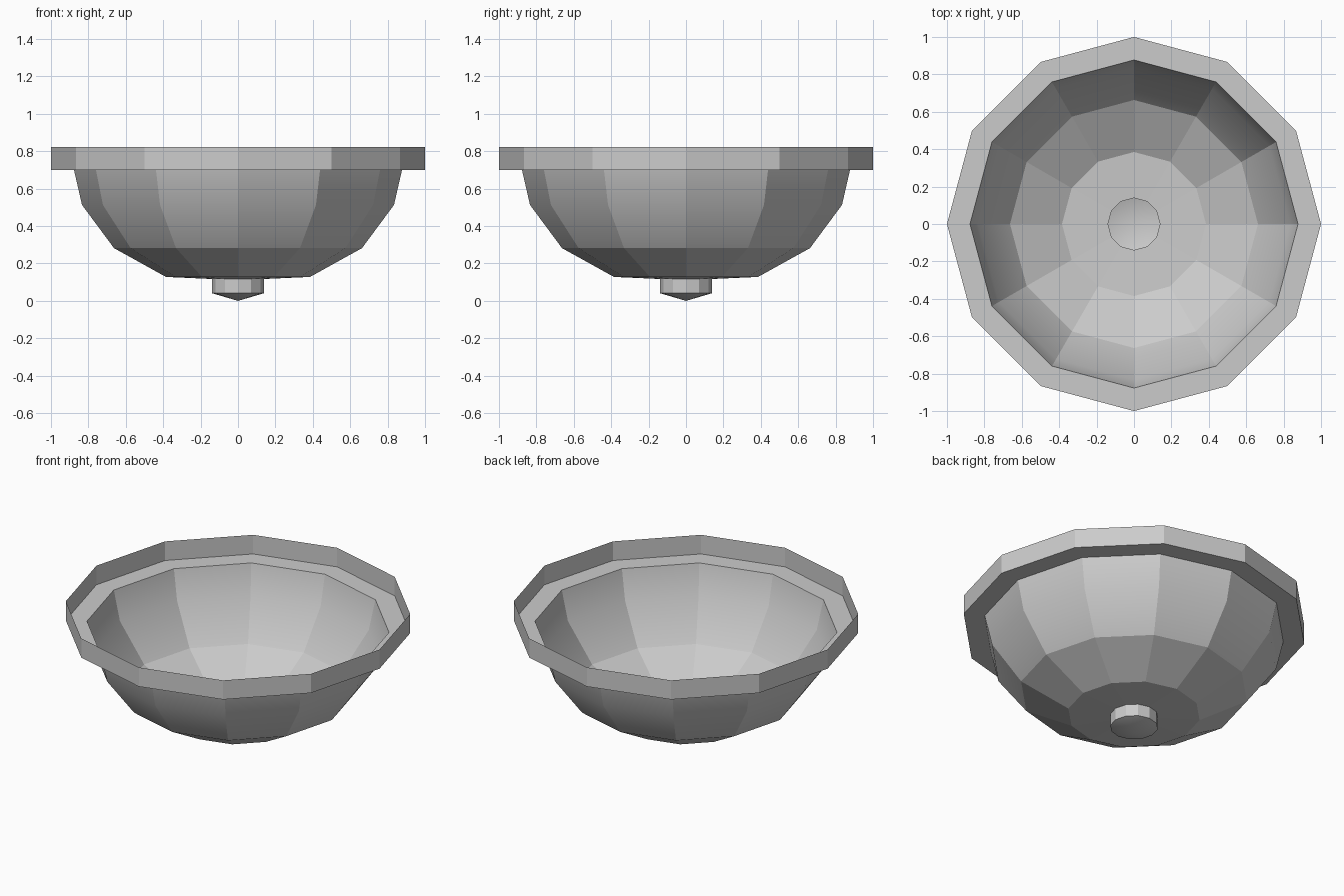
import bpy, bmesh, math

if "Cube" in bpy.data.objects:
    bpy.data.objects.remove(bpy.data.objects["Cube"])

SIDES = 12


def lathe(name, profile, soft_radii=(), soft_tip=False):
    """Spin a (radius, z) profile into an open sheet; creases stay hard except at soft rings."""
    bm = bmesh.new()
    rings = []
    for r, z in profile:
        if r == 0:
            rings.append([bm.verts.new((0, 0, z))] * SIDES)
        else:
            rings.append([bm.verts.new((r * math.cos(2 * math.pi * i / SIDES),
                                        r * math.sin(2 * math.pi * i / SIDES), z))
                          for i in range(SIDES)])
    for a, b in zip(rings, rings[1:]):
        for i in range(SIDES):
            j = (i + 1) % SIDES
            corners = list(dict.fromkeys((a[i], b[i], b[j], a[j])))
            bm.faces.new(corners).smooth = True
    for e in bm.edges:
        radii = [v.co.xy.length for v in e.verts]
        on_soft_ring = any(all(abs(r - s) < 1e-4 for r in radii) for s in soft_radii)
        at_tip = soft_tip and min(radii) < 1e-4
        e.smooth = on_soft_ring or at_tip
    mesh = bpy.data.meshes.new(name)
    bm.to_mesh(mesh)
    bm.free()
    obj = bpy.data.objects.new(name, mesh)
    bpy.context.collection.objects.link(obj)
    return obj


# Upright rim wall with the flat ledge inside it
lathe("rim", [(1.0, 0.822), (1.0, 0.70), (0.877, 0.70)])

# Thin faceted basin
lathe("basin", [(0.877, 0.70), (0.834, 0.513), (0.663, 0.282),
                (0.385, 0.128), (0.139, 0.117)], soft_radii=(0.834,))

# Drain cup hanging under the basin, with a shallow pointed floor
lathe("drain_cup", [(0.139, 0.117), (0.139, 0.041), (0, 0)], soft_tip=True)
